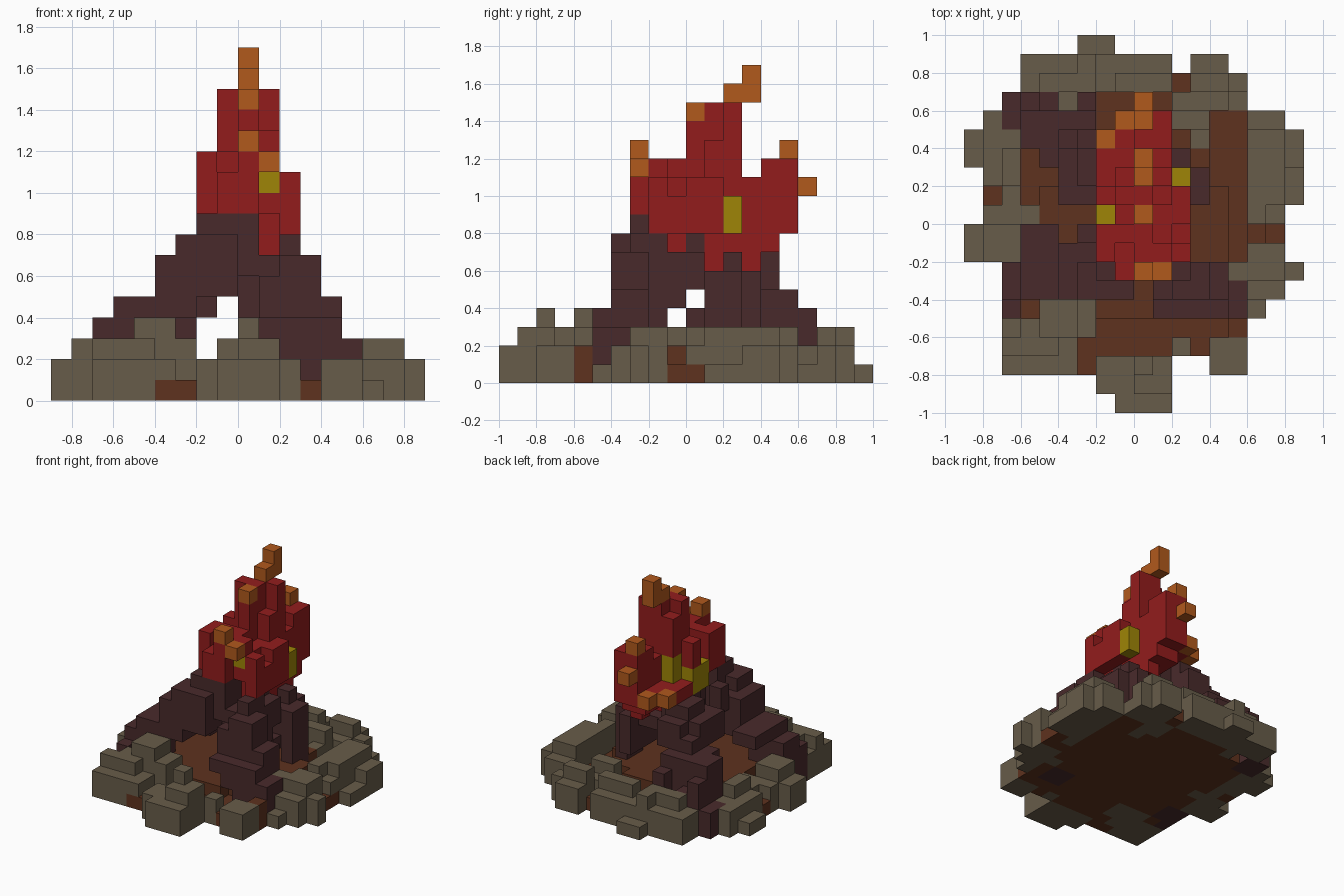
import bpy
import bmesh
from mathutils import Vector

UNIT = 0.1

default_cube = bpy.data.objects.get("Cube")
if default_cube:
    bpy.data.objects.remove(default_cube, do_unlink=True)


def make_material(name, color):
    material = bpy.data.materials.new(name)
    material.use_nodes = True
    material.diffuse_color = (*color, 1)
    shader = next(n for n in material.node_tree.nodes if n.type == "BSDF_PRINCIPLED")
    shader.inputs["Base Color"].default_value = (*color, 1)
    shader.inputs["Roughness"].default_value = 0.9
    return material


earth = make_material("brown earth", (.112, .032, .013))
stone = make_material("grey stone", (.137, .107, .067))
wood = make_material("charred wood", (.066, .023, .024))
red = make_material("red flame", (.29, .012, .012))
orange = make_material("orange flame", (.44, .1, .012))
yellow = make_material("yellow flame", (.345, .235, .002))

cells = {}      # block position -> part name
materials = {}  # part name -> material


def add_blocks(part, material, boxes):
    """Fill boxes given as corner x, y, z and size w, d, h in block units."""
    materials[part] = material
    for x, y, z, w, d, h in boxes:
        for i in range(x, x + w):
            for j in range(y, y + d):
                for k in range(z, z + h):
                    cells[i, j, k] = part


def add_stones(part, boxes):
    """Stones all rest on the ground: corner x, y and size w, d, h."""
    add_blocks(part, stone, [(x, y, 0, w, d, h) for x, y, w, d, h in boxes])


# Round earth bed, slightly raised in the middle
bed = []
for x in range(-8, 8):
    for y in range(-8, 8):
        distance = Vector((x + .5, y + .5)).length
        if distance < 7.6:
            bed.append((x, y, 0, 1, 1, 2 if distance < 5 else 1))
bed += [(6, -1, 0, 2, 2, 1), (6, -1, 1, 1, 1, 1), (5, -6, 0, 1, 1, 2), (-8, 1, 0, 1, 1, 1),
        (4, 5, 0, 2, 1, 1), (2, 7, 0, 1, 1, 1), (-4, -8, 0, 2, 1, 1)]
add_blocks("earth_bed", earth, bed)

# Ring of stones
add_stones("front_stones", [
    (-2, -9, 4, 2, 2), (-1, -10, 3, 3, 2), (0, -9, 2, 2, 3), (0, -8, 1, 1, 4), (2, -7, 1, 1, 2)])
add_stones("front_right_stones", [
    (-7, -8, 3, 1, 2), (-7, -7, 4, 2, 2), (-7, -7, 3, 1, 3), (-6, -6, 2, 1, 3),
    (-5, -6, 2, 2, 4), (-5, -5, 3, 1, 3), (-4, -6, 2, 1, 3)])
add_blocks("overhanging_stones", stone, [(-4, -8, 1, 1, 1, 1), (7, 0, 1, 1, 1, 1)])
add_stones("front_left_stones", [(4, -8, 2, 2, 2)])
add_stones("left_stones", [
    (6, -5, 1, 1, 1), (6, -4, 2, 1, 2), (5, -3, 3, 1, 3), (7, -3, 2, 1, 2),
    (6, -2, 2, 1, 3), (6, 0, 1, 1, 3), (8, 1, 1, 2, 1), (8, 3, 1, 2, 2), (6, 1, 2, 4, 3),
    (6, 5, 2, 1, 2)])
add_stones("back_left_stones", [
    (3, 7, 3, 1, 2), (3, 8, 2, 1, 2), (3, 7, 2, 1, 3), (2, 6, 3, 1, 2), (5, 6, 1, 1, 1),
    (2, 5, 2, 1, 3), (3, 4, 1, 1, 2)])
add_stones("back_stones", [
    (-6, 7, 1, 2, 2), (-5, 8, 3, 1, 2), (-5, 7, 3, 1, 3), (-3, 8, 1, 1, 3),
    (-2, 7, 4, 2, 2), (-1, 7, 3, 1, 3), (-3, 9, 2, 1, 1), (-4, 6, 1, 1, 2)])
add_stones("right_stones", [
    (-8, 5, 1, 1, 2), (-9, 3, 1, 2, 1), (-8, 2, 2, 3, 2), (-7, 2, 1, 2, 3),
    (-7, 1, 1, 1, 2), (-8, 0, 3, 1, 2), (-9, -2, 3, 2, 2), (-8, -2, 2, 2, 3)])

# Leaning logs
add_blocks("front_right_log", wood, [
    (-7, -4, 0, 2, 2, 4), (-7, -5, 0, 1, 1, 3), (-6, -4, 2, 2, 2, 3), (-6, -2, 4, 2, 2, 1),
    (-4, -4, 4, 2, 3, 3), (-3, -4, 5, 3, 2, 3), (-2, -3, 6, 3, 2, 3), (-3, -1, 6, 1, 1, 2),
    (-2, -2, 4, 1, 1, 2), (-1, -2, 5, 1, 2, 1)])
add_blocks("front_left_log", wood, [
    (3, -5, 0, 2, 2, 3), (5, -5, 1, 1, 1, 2), (2, -5, 2, 4, 2, 1), (2, -5, 3, 3, 2, 1),
    (3, -4, 3, 2, 2, 2), (2, -3, 3, 1, 2, 1), (2, -4, 4, 2, 2, 3), (2, -3, 5, 1, 2, 3),
    (1, -3, 5, 1, 2, 2), (1, -5, 3, 1, 1, 1), (1, -4, 3, 1, 2, 3), (2, -2, 4, 1, 2, 3),
    (0, -2, 4, 2, 2, 2)])
add_blocks("back_right_log", wood, [
    (-7, 5, 0, 1, 2, 2), (-6, 5, 0, 1, 2, 4), (-6, 4, 1, 2, 2, 4), (-5, 6, 1, 1, 1, 2),
    (-5, 3, 2, 2, 3, 3), (-4, 3, 3, 2, 2, 3), (-4, 5, 2, 2, 1, 3), (-4, 1, 5, 2, 3, 2),
    (-3, 2, 5, 2, 3, 2), (-3, 2, 7, 2, 2, 1), (-2, 1, 6, 2, 2, 2), (-3, 5, 2, 1, 2, 2)])
add_blocks("back_left_log", wood, [
    (3, 1, 1, 1, 2, 5), (2, 0, 3, 1, 1, 1), (2, 1, 3, 1, 3, 3), (2, 2, 6, 1, 1, 1),
    (2, 0, 5, 1, 1, 2)])
add_blocks("log_joint", wood, [(-1, -1, 6, 3, 2, 2), (0, 1, 5, 2, 2, 1)])

# Flame body
add_blocks("flame_body", red, [
    (-1, -1, 8, 3, 4, 3), (0, -2, 9, 2, 1, 2), (0, 2, 7, 2, 3, 4), (0, 1, 6, 2, 1, 3),
    (1, 3, 6, 1, 1, 2), (-1, -3, 9, 2, 1, 2), (-1, -2, 9, 1, 1, 2), (0, -3, 11, 1, 1, 1),
    (-2, -2, 9, 1, 2, 3), (-2, 1, 10, 1, 1, 2), (-2, 2, 8, 1, 2, 1), (-1, 3, 8, 1, 2, 1),
    (2, -2, 8, 1, 1, 3), (2, -1, 8, 1, 1, 2), (2, 0, 8, 1, 2, 3), (1, -1, 7, 1, 1, 2),
    (-1, -1, 11, 2, 1, 1), (0, -2, 11, 2, 1, 1)])
# Flame spires
add_blocks("flame_spires", red, [
    (-1, 1, 11, 2, 1, 4), (-1, 2, 11, 2, 1, 3), (0, 2, 11, 1, 1, 4), (1, 2, 9, 1, 1, 6),
    (0, 0, 9, 1, 1, 5), (1, 1, 11, 1, 1, 2), (0, 4, 11, 2, 1, 1), (0, 5, 8, 2, 1, 4)])
# Flame tips
add_blocks("flame_tips", orange, [
    (0, 2, 15, 1, 2, 1), (0, 3, 16, 1, 1, 1), (0, 0, 14, 1, 1, 1), (0, -3, 12, 1, 1, 1),
    (1, -3, 11, 1, 1, 1), (0, 5, 12, 1, 1, 1), (0, 6, 10, 1, 1, 1), (-1, 5, 8, 1, 1, 1),
    (-2, 4, 8, 1, 1, 1)])
# Hot spots
add_blocks("flame_hot_spots", yellow, [
    (2, 2, 8, 1, 1, 2), (1, -2, 10, 1, 1, 1), (-1, 2, 9, 1, 1, 2), (-2, 0, 8, 1, 2, 2)])


def build_part(part):
    """Make one mesh from the outer faces of all blocks of a part."""
    bm = bmesh.new()
    for cell, owner in cells.items():
        if owner != part:
            continue
        center = Vector(cell) + Vector((.5, .5, .5))
        for axis in range(3):
            for sign in (-1, 1):
                normal = Vector((0, 0, 0))
                normal[axis] = sign
                neighbour = tuple(int(c) for c in Vector(cell) + normal)
                if neighbour in cells:
                    continue
                side = Vector((0, 0, 0))
                side[(axis + 1) % 3] = .5
                up = normal.cross(side)
                middle = center + normal / 2
                corners = (-side - up, side - up, side + up, -side + up)
                bm.faces.new([bm.verts.new((middle + c) * UNIT) for c in corners])
    bmesh.ops.remove_doubles(bm, verts=bm.verts, dist=UNIT / 100)
    mesh = bpy.data.meshes.new(part)
    bm.to_mesh(mesh)
    bm.free()
    mesh.materials.append(materials[part])
    bpy.context.collection.objects.link(bpy.data.objects.new(part, mesh))


for part in materials:
    build_part(part)
